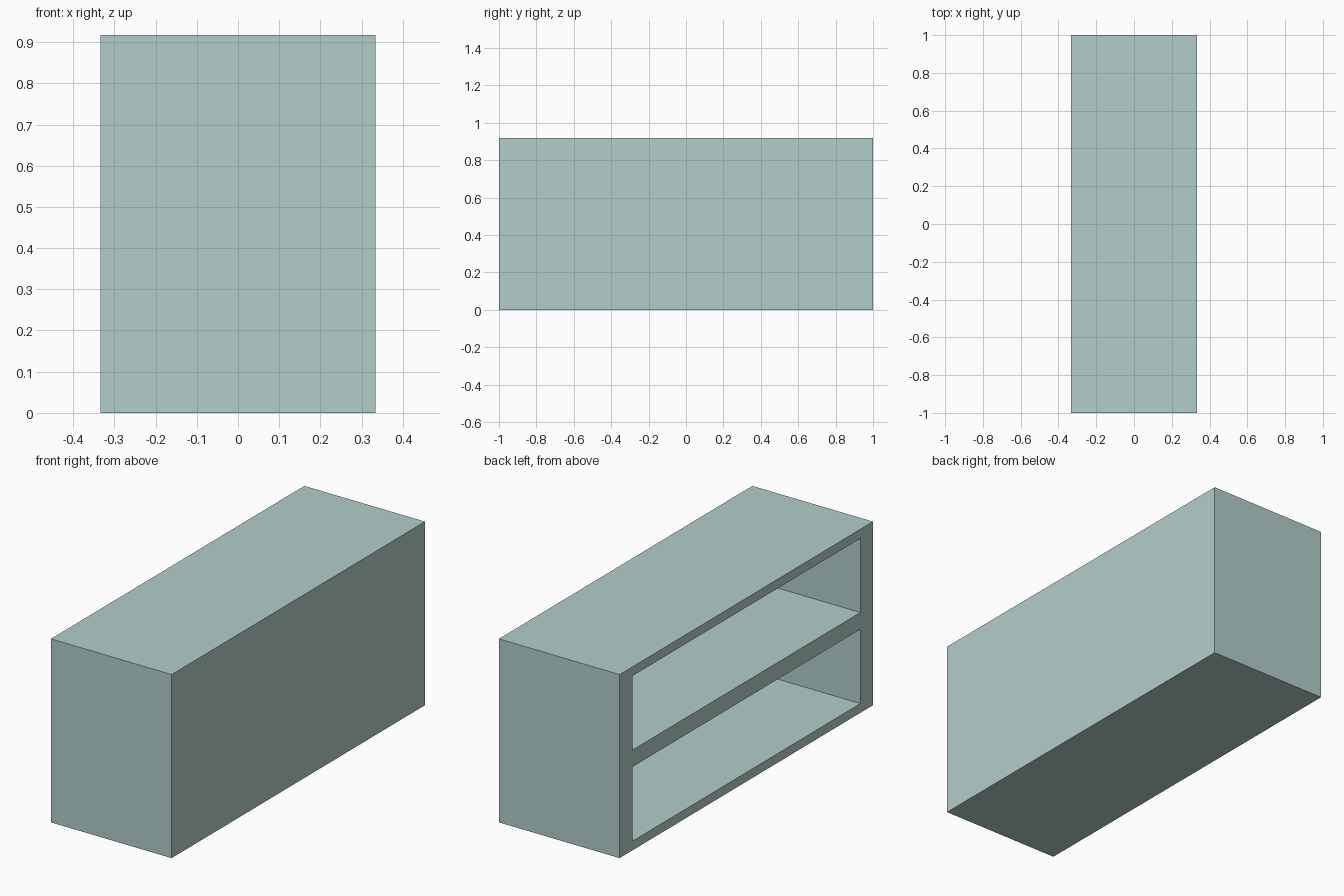
import bpy, bmesh
from mathutils import Vector

if "Cube" in bpy.data.objects:
    bpy.data.objects.remove(bpy.data.objects["Cube"])

W, D, H = 0.667, 2.0, 0.917      # overall x, y, z
SIDE, RAIL, BACK = 0.1, 0.046, 0.033   # wall thicknesses

mat = bpy.data.materials.new("pale_teal")
mat.diffuse_color = (0.445, 0.617, 0.591, 1.0)
mat.use_nodes = True
mat.node_tree.nodes["Principled BSDF"].inputs["Base Color"].default_value = mat.diffuse_color


def box_bmesh(lo, hi):
    bm = bmesh.new()
    bmesh.ops.create_cube(bm, size=1.0)
    for v in bm.verts:
        v.co = Vector([lo[i] + (v.co[i] + 0.5) * (hi[i] - lo[i]) for i in range(3)])
    return bm


def finish(name, bm):
    bmesh.ops.recalc_face_normals(bm, faces=bm.faces)
    mesh = bpy.data.meshes.new(name)
    bm.to_mesh(mesh)
    bm.free()
    mesh.materials.append(mat)
    obj = bpy.data.objects.new(name, mesh)
    bpy.context.collection.objects.link(obj)
    return obj


# cabinet carcass: solid box with a recess cut into its left (-x) side
bm = box_bmesh((-W / 2, -D / 2, 0), (W / 2, D / 2, H))
face = min(bm.faces, key=lambda f: f.calc_center_median().x)
bmesh.ops.inset_individual(bm, faces=[face], thickness=0.02)
for v in face.verts:
    v.co.y = (D / 2 - SIDE) * (1 if v.co.y > 0 else -1)
    v.co.z = H - RAIL if v.co.z > H / 2 else RAIL
result = bmesh.ops.extrude_discrete_faces(bm, faces=[face])
for v in result["faces"][0].verts:
    v.co.x = W / 2 - BACK
finish("cabinet_carcass", bm)

# middle shelf, flush with the open side
finish("middle_shelf", box_bmesh((-W / 2, -D / 2 + SIDE, 0.417),
                                 (W / 2 - BACK, D / 2 - SIDE, 0.501)))
